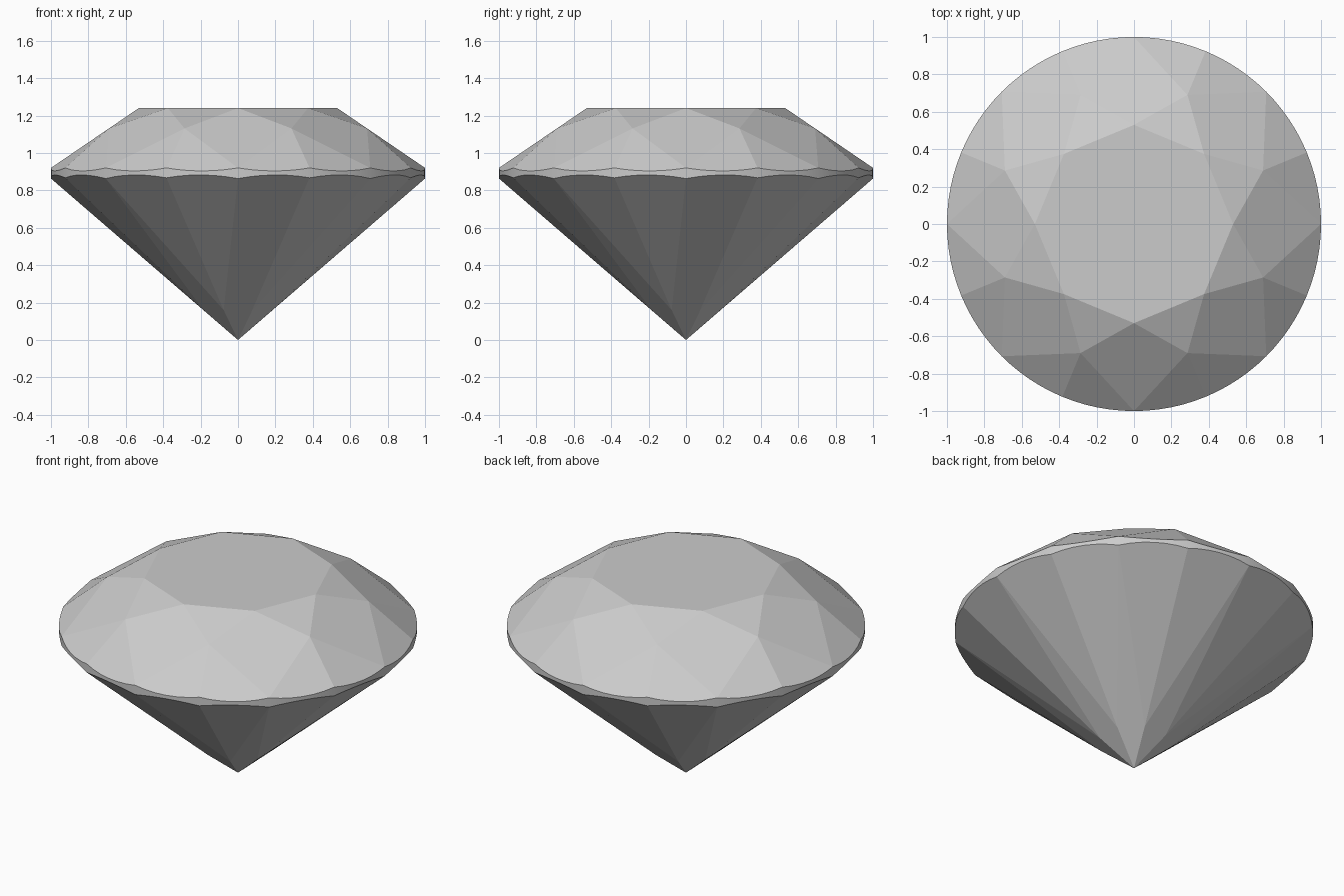
import bpy
import bmesh
from math import cos, sin, pi
from mathutils import Vector
from mathutils.geometry import normal

cube = bpy.data.objects.get("Cube")
if cube:
    bpy.data.objects.remove(cube, do_unlink=True)

SIDES = 8          # main facets around the stone
ARC = 6            # girdle segments per half facet
RING = SIDES * 2 * ARC
STEP = 2 * pi / RING


def polar(radius, i, z):
    return Vector((radius * cos(i * STEP), radius * sin(i * STEP), z))


def scallop(inner, main_z, half_z):
    """Girdle edge where the flat half facets meet the round girdle."""
    points = []
    for i in range(RING):
        k = i // (2 * ARC)
        main = k + (1 if i % (2 * ARC) > ARC else 0)
        tip = polar(inner[0], (2 * k + 1) * ARC, inner[1])
        a = polar(1, 2 * main * ARC, main_z)
        b = polar(1, (2 * k + 1) * ARC, half_z)
        n = normal((tip, a, b))
        p = polar(1, i, 0)
        p.z = tip.z - (n.x * (p.x - tip.x) + n.y * (p.y - tip.y)) / n.z
        points.append(p)
    return points


crown_tip = (0.747, 1.131)
pavilion_tip = (0.2, 0.16)

bm = bmesh.new()
table = [bm.verts.new(polar(0.53, 2 * k * ARC, 1.24)) for k in range(SIDES)]
star = [bm.verts.new(polar(crown_tip[0], (2 * k + 1) * ARC, crown_tip[1])) for k in range(SIDES)]
upper = [bm.verts.new(p) for p in scallop(crown_tip, 0.92, 0.92)]
lower = [bm.verts.new(p) for p in scallop(pavilion_tip, 0.863, 0.867)]
keel = [bm.verts.new(polar(pavilion_tip[0], (2 * k + 1) * ARC, pavilion_tip[1])) for k in range(SIDES)]
culet = bm.verts.new((0, 0, 0))

# Table, then the repeated crown and pavilion facets
bm.faces.new(table)
for k in range(SIDES):
    nxt = (k + 1) % SIDES
    g = 2 * k * ARC
    bm.faces.new((table[k], star[k], table[nxt]))                  # star facet
    bm.faces.new((table[k], star[k - 1], upper[g], star[k]))       # kite facet
    bm.faces.new((culet, keel[k - 1], lower[g], keel[k]))          # pavilion main
    for start in (g, g + ARC):                                     # half facets
        span = [(start + j) % RING for j in range(ARC + 1)]
        bm.faces.new([star[k]] + [upper[i] for i in span])
        bm.faces.new([keel[k]] + [lower[i] for i in span])

# Round girdle band
for i in range(RING):
    j = (i + 1) % RING
    bm.faces.new((lower[i], lower[j], upper[j], upper[i]))
bmesh.ops.recalc_face_normals(bm, faces=bm.faces)

mesh = bpy.data.meshes.new("cut_gem")
bm.to_mesh(mesh)
bm.free()
gem = bpy.data.objects.new("cut_gem", mesh)
bpy.context.collection.objects.link(gem)

# Plain grey stone
colour = (0.6, 0.6, 0.6, 1)
grey = bpy.data.materials.new("light_grey")
grey.use_nodes = True
grey.diffuse_color = colour
grey.node_tree.nodes["Principled BSDF"].inputs["Base Color"].default_value = colour
mesh.materials.append(grey)

# Smooth only the round girdle; every facet stays crisp
bpy.ops.object.select_all(action="DESELECT")
gem.select_set(True)
bpy.context.view_layer.objects.active = gem
bpy.ops.object.shade_smooth_by_angle(angle=STEP * 1.2)
